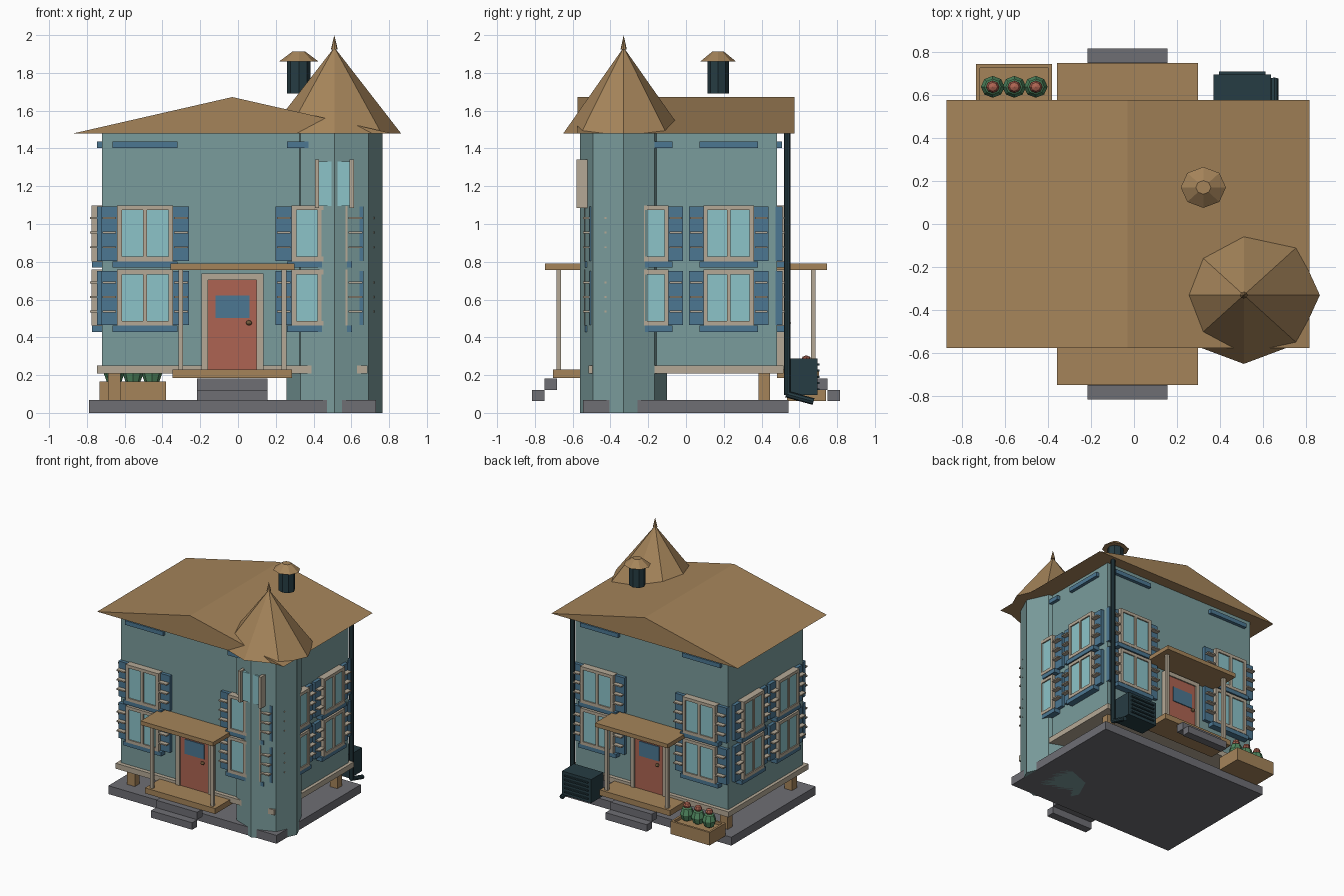
import bpy, bmesh, math
from mathutils import Matrix, Vector

if "Cube" in bpy.data.objects:
    bpy.data.objects.remove(bpy.data.objects["Cube"])

# ---- flat colours (sRGB 0-255 turned into linear) ----
def material(name, rgb):
    m = bpy.data.materials.new(name)
    m.diffuse_color = [((c / 255 + 0.055) / 1.055) ** 2.4 for c in rgb] + [1]
    m.use_nodes = True
    m.node_tree.nodes["Principled BSDF"].inputs["Base Color"].default_value = m.diffuse_color
    return m

WALL = material("wall teal", (122, 156, 156))
GLASS = material("pale glass", (140, 196, 201))
CREAM = material("cream trim", (181, 169, 150))
BROWN = material("brown wood", (165, 132, 90))
RED = material("brick red", (174, 100, 82))
BLUE = material("shutter blue", (76, 119, 146))
GREY = material("stone grey", (110, 110, 116))
DARK = material("dark metal", (38, 60, 67))
GREEN = material("leaf green", (80, 135, 95))

# ---- helpers: shapes gathered per part name ----
parts = {}

def part(name, mat):
    return parts.setdefault(name, (bmesh.new(), mat))[0]

def box(name, mat, x0, x1, y0, y1, z0, z1):
    m = Matrix.Translation(((x0 + x1) / 2, (y0 + y1) / 2, (z0 + z1) / 2))
    s = Matrix.Diagonal((abs(x1 - x0), abs(y1 - y0), z1 - z0, 1))
    bmesh.ops.create_cube(part(name, mat), size=1, matrix=m @ s)

def cone(name, mat, x, y, z0, z1, r0, r1, ky=0.905):
    m = Matrix.Translation((x, y, (z0 + z1) / 2)) @ Matrix.Diagonal((1, ky, 1, 1))
    bmesh.ops.create_cone(part(name, mat), cap_ends=True, segments=8,
                          radius1=r0, radius2=r1, depth=z1 - z0, matrix=m)

def ball(name, mat, x, y, z, r, h):
    m = Matrix.Translation((x, y, z)) @ Matrix.Diagonal((r, r * 0.92, h, 1))
    bmesh.ops.create_uvsphere(part(name, mat), u_segments=8, v_segments=4, radius=1, matrix=m)

def rod(name, mat, a, b, r):
    a, b = Vector(a), Vector(b)
    rot = (b - a).to_track_quat('Z', 'Y').to_matrix().to_4x4()
    bmesh.ops.create_cone(part(name, mat), cap_ends=True, segments=8, radius1=r, radius2=r,
                          depth=(b - a).length, matrix=Matrix.Translation((a + b) / 2) @ rot)

XC, HX, HY = -0.03, 0.69, 0.483          # house centre and half sizes
TX, TY = 0.51, -0.33                      # tower centre

# wall coordinates: u along the wall, d outward from it
SIDES = {
    "front": lambda u, d: (XC + u, -HY - d),
    "back": lambda u, d: (XC - u, HY + d),
    "right": lambda u, d: (XC + HX + d, u),
    "left": lambda u, d: (XC - HX - d, -u),
}

def wall_box(side, name, mat, u0, u1, d0, d1, z0, z1):
    xa, ya = SIDES[side](u0, d0)
    xb, yb = SIDES[side](u1, d1)
    box(side + "_" + name, mat, min(xa, xb), max(xa, xb), min(ya, yb), max(ya, yb), z0, z1)

# ---- foundation, stilts, house body ----
box("foundation_slab", GREY, XC - 0.76, XC + 0.76, -0.545, 0.543, 0, 0.068)
for sx in (-1, 1):
    for sy in (-1, 1):
        x, y = XC + sx * 0.625, sy * 0.415
        box("stilts", BROWN, x - 0.034, x + 0.034, y - 0.031, y + 0.031, 0.001, 0.215)
box("house_walls", WALL, XC - HX, XC + HX, -HY, HY, 0.215, 1.48)
box("base_trim", CREAM, XC - 0.716, XC + 0.716, -0.515, 0.515, 0.208, 0.252)

# ---- gable roof ----
bm = part("main_roof", BROWN)
ends = [[bm.verts.new((x, y, z)) for x, z in ((XC - 0.84, 1.48), (XC + 0.845, 1.48), (XC, 1.672))]
        for y in (-0.575, 0.575)]
bm.faces.new(ends[0])
bm.faces.new(ends[1][::-1])
for i in range(3):
    j = (i + 1) % 3
    bm.faces.new((ends[0][i], ends[1][i], ends[1][j], ends[0][j]))

# ---- tower with pointed roof and finial ----
cone("tower_walls", WALL, TX, TY, 0, 1.482, 0.254, 0.254)
cone("tower_roof", BROWN, TX, TY, 1.48, 1.935, 0.353, 0.0)
cone("finial", BROWN, TX, TY, 1.925, 2.0, 0.018, 0.0)
for s in (-1, 1):
    x = TX + s * 0.092
    box("tower_window_posts", CREAM, x - 0.011, x + 0.011, -0.58, -0.45, 1.085, 1.342)
box("tower_window_glass", GLASS, TX - 0.085, TX + 0.085, -0.554, -0.45, 1.095, 1.33)

# ---- floating chimney ----
cone("chimney_stack", DARK, 0.322, 0.17, 1.692, 1.862, 0.063, 0.063)
cone("chimney_cap", BROWN, 0.322, 0.17, 1.86, 1.912, 0.105, 0.035)

# ---- windows with shutters, slats and sills ----
def window(side, u, z, k):
    def b(name, mat, a0, a1, d, z0, z1):
        wall_box(side, name, mat, u + a0 * k, u + a1 * k, -0.01, d, z + z0, z + z1)
    b("window_glass", GLASS, -0.13, 0.13, 0.045, -0.13, 0.13)
    for a in (-0.1355, 0.1355):
        b("window_frames", CREAM, a - 0.0125, a + 0.0125, 0.055, -0.148, 0.148)
    b("window_frames", CREAM, -0.011, 0.011, 0.055, -0.125, 0.125)
    for h in (-0.1355, 0.1355):
        b("window_frames", CREAM, -0.124, 0.124, 0.055, h - 0.0125, h + 0.0125)
    b("window_sills", BLUE, -0.172, 0.172, 0.052, -0.181, -0.148)
    for s in (-1, 1):
        b("shutters", BLUE, s * 0.19 - 0.043, s * 0.19 + 0.043, 0.027, -0.146, 0.142)
        for h in (-0.073, 0.004, 0.081):
            b("shutter_slats", CREAM, s * 0.19 - 0.036, s * 0.19 + 0.036, 0.063, h - 0.005, h + 0.005)

for side in SIDES:
    off, k = (0.462, 1) if side in ("front", "back") else (0.226, 0.905)
    for u in (-off, off):
        for z in (0.61, 0.95):
            window(side, u, z, k)
        wall_box(side, "eave_plates", BLUE, u - 0.172 * k, u + 0.172 * k, -0.01, 0.026, 1.403, 1.437)

# ---- front and back doors with porches ----
for side in ("front", "back"):
    for s in (-1, 1):
        wall_box(side, "door_frame", CREAM, s * 0.129, s * 0.164, -0.01, 0.045, 0.23, 0.737)
        wall_box(side, "porch_posts", CREAM, s * 0.273 - 0.013, s * 0.273 + 0.013, 0.178, 0.202, 0.225, 0.76)
    wall_box(side, "door_frame", CREAM, -0.129, 0.129, -0.01, 0.045, 0.704, 0.737)
    wall_box(side, "door", RED, -0.13, 0.13, -0.01, 0.035, 0.23, 0.705)
    wall_box(side, "door_window", BLUE, -0.088, 0.092, 0.03, 0.042, 0.502, 0.621)
    x, y = SIDES[side](0.088, 0.058)
    ball(side + "_door_knob", BROWN, x, y, 0.477, 0.016, 0.014)
    wall_box(side, "porch_deck", BROWN, -0.317, 0.317, 0, 0.222, 0.185, 0.23)
    wall_box(side, "porch_roof", BROWN, -0.328, 0.328, 0, 0.264, 0.757, 0.79)
    wall_box(side, "steps", GREY, -0.186, 0.186, 0.2, 0.267, 0.121, 0.182)
    wall_box(side, "steps", GREY, -0.186, 0.186, 0.267, 0.332, 0.064, 0.121)

# ---- drain pipe with kicked out foot ----
rod("drain_pipe", DARK, (0.652, 0.536, 0.095), (0.652, 0.536, 1.48), 0.018)
rod("drain_pipe", DARK, (0.652, 0.53, 0.1), (0.652, 0.675, 0.06), 0.018)

# ---- cooling unit with vent slats ----
box("cooling_unit", DARK, 0.37, 0.635, 0.538, 0.695, 0.095, 0.287)
for i in range(5):
    z = 0.125 + i * 0.033
    box("cooling_unit_slats", DARK, 0.395, 0.61, 0.69, 0.707, z - 0.005, z + 0.005)

# ---- planter box with three flowering plants ----
box("planter_box", BROWN, -0.733, -0.38, 0.535, 0.742, 0.062, 0.145)
for y in (0.535, 0.724):
    box("planter_rim", BROWN, -0.733, -0.38, y, y + 0.018, 0.14, 0.167)
for x in (-0.733, -0.398):
    box("planter_rim", BROWN, x, x + 0.018, 0.55, 0.727, 0.14, 0.167)
for i in range(3):
    x = -0.656 + i * 0.1
    ball("plant_leaves", GREEN, x, 0.637, 0.21, 0.055, 0.065)
    ball("flowers", RED, x, 0.637, 0.277, 0.031, 0.028)

# ---- turn the gathered shapes into objects ----
for name, (bm, mat) in parts.items():
    bmesh.ops.recalc_face_normals(bm, faces=bm.faces)
    mesh = bpy.data.meshes.new(name)
    bm.to_mesh(mesh)
    bm.free()
    mesh.materials.append(mat)
    bpy.context.collection.objects.link(bpy.data.objects.new(name, mesh))
